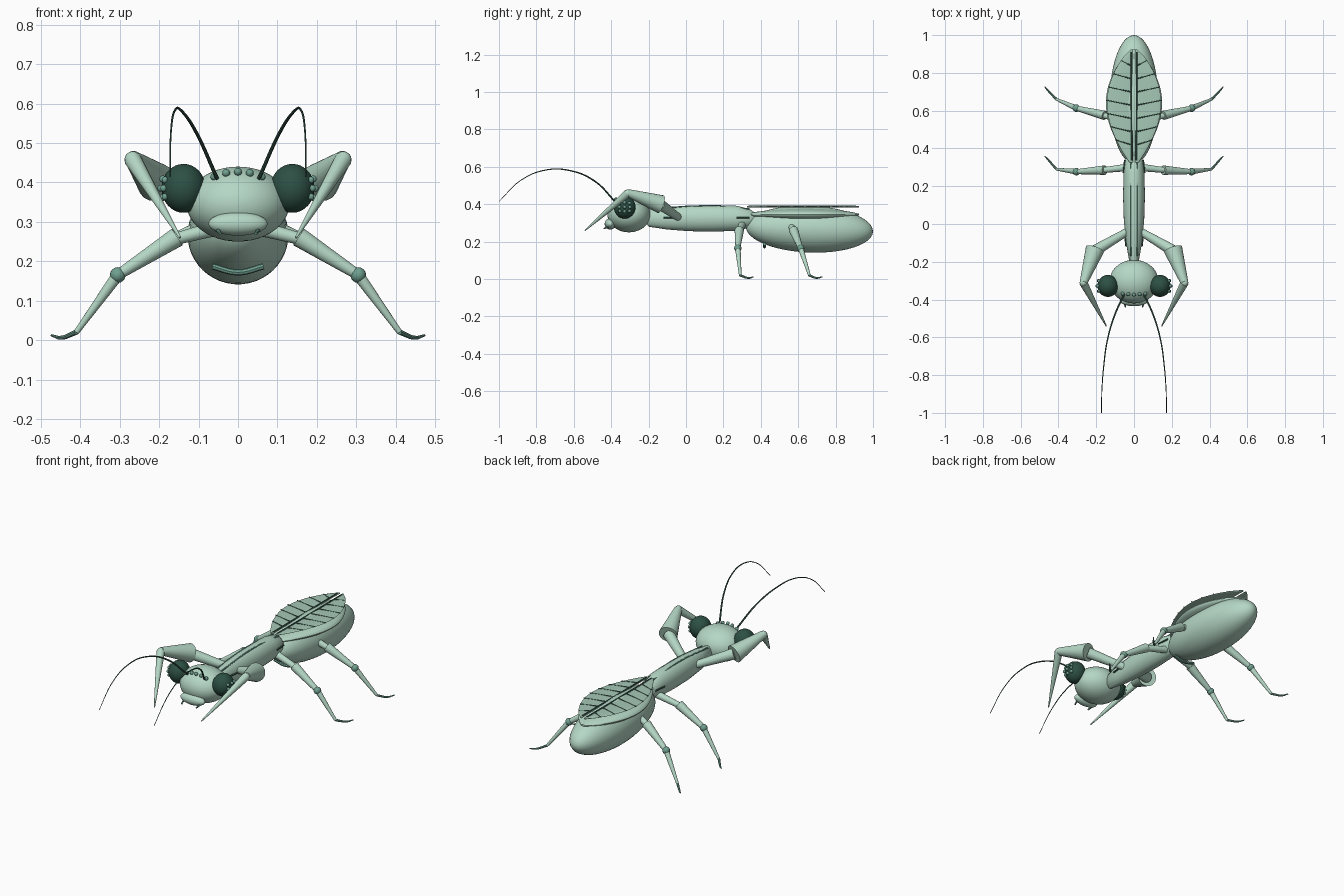
import bpy, math
from mathutils import Vector

if "Cube" in bpy.data.objects:
    bpy.data.objects.remove(bpy.data.objects["Cube"])


def material(name, rgb):
    m = bpy.data.materials.new(name)
    m.use_nodes = True
    m.diffuse_color = (*rgb, 1)
    m.node_tree.nodes["Principled BSDF"].inputs["Base Color"].default_value = (*rgb, 1)
    return m


PALE = material("pale green", (0.46, 0.68, 0.56))
WING = material("wing green", (0.38, 0.58, 0.47))
JOINT = material("joint green", (0.16, 0.35, 0.28))
EYE = material("dark eye green", (0.026, 0.08, 0.058))
VEIN = material("dark vein green", (0.05, 0.12, 0.09))
SIDES = (("left", 1), ("right", -1))


def finish(ob, name, mat):
    ob.name = name
    ob.data.materials.clear()
    ob.data.materials.append(mat)
    bpy.ops.object.select_all(action='DESELECT')
    ob.select_set(True)
    bpy.context.view_layer.objects.active = ob
    bpy.ops.object.shade_smooth_by_angle(angle=math.radians(40))
    return ob


def ellipsoid(name, loc, radii, mat, tilt=0, seg=32):
    bpy.ops.mesh.primitive_uv_sphere_add(segments=seg, ring_count=seg // 2,
                                         location=loc, rotation=(tilt, 0, 0))
    bpy.context.object.scale = radii
    return finish(bpy.context.object, name, mat)


def cone(name, a, b, ra, rb, mat=PALE):
    a, b = Vector(a), Vector(b)
    bpy.ops.mesh.primitive_cone_add(vertices=20, radius1=ra, radius2=rb,
                                    depth=(b - a).length, location=(a + b) / 2)
    ob = bpy.context.object
    ob.rotation_euler = (b - a).to_track_quat('Z', 'Y').to_euler()
    return finish(ob, name, mat)


def tube(name, points, r0, r1, mat=VEIN):
    # smooth tapered tube through a few points
    cu = bpy.data.curves.new(name, 'CURVE')
    cu.dimensions = '3D'
    cu.bevel_depth = 1
    cu.bevel_resolution = 2
    cu.use_fill_caps = True
    sp = cu.splines.new('BEZIER')
    sp.bezier_points.add(len(points) - 1)
    for i, (bp, p) in enumerate(zip(sp.bezier_points, points)):
        bp.co = p
        bp.handle_left_type = bp.handle_right_type = 'AUTO'
        bp.radius = r0 + (r1 - r0) * i / (len(points) - 1)
    ob = bpy.data.objects.new(name, cu)
    bpy.context.collection.objects.link(ob)
    bpy.ops.object.select_all(action='DESELECT')
    ob.select_set(True)
    bpy.context.view_layer.objects.active = ob
    bpy.ops.object.convert(target='MESH')
    return finish(bpy.context.object, name, mat)


def loft(name, sections, mat, n=28):
    # skin elliptical sections (x, y, z, rx, rz) along y
    verts, faces = [], []
    for x, y, z, rx, rz in sections:
        for k in range(n):
            t = math.tau * k / n
            verts.append((x + rx * math.cos(t), y, z + rz * math.sin(t)))
    for i in range(len(sections) - 1):
        for k in range(n):
            a, b = i * n + k, i * n + (k + 1) % n
            faces.append((a, a + n, b + n, b))
    faces.append(range(n))
    faces.append(range(len(verts) - 1, len(verts) - n - 1, -1))
    me = bpy.data.meshes.new(name)
    me.from_pydata(verts, [], faces)
    ob = bpy.data.objects.new(name, me)
    bpy.context.collection.objects.link(ob)
    return finish(ob, name, mat)


def wing_width(y):
    # half width of the leaf-shaped wings
    t = min(max((y - 0.31) / 0.62, 0), 1)
    return 0.147 * math.sin(math.pi * t ** 1.1) ** 0.75 + 0.002


# Body
ellipsoid("abdomen", (0, 0.66, 0.267), (0.128, 0.34, 0.125), PALE, -0.04, 48)
loft("thorax", [(0, -0.215, 0.325, 0.012, 0.02), (0, -0.2, 0.325, 0.025, 0.045),
                (0, -0.1, 0.325, 0.042, 0.06), (0, 0.02, 0.325, 0.054, 0.069),
                (0, 0.15, 0.325, 0.058, 0.071), (0, 0.27, 0.325, 0.055, 0.067),
                (0, 0.34, 0.325, 0.046, 0.05), (0, 0.38, 0.325, 0.02, 0.02)], PALE)
tube("belly_band", [(-0.065, 0.42, 0.187), (0, 0.42, 0.172), (0.065, 0.42, 0.187)],
     0.008, 0.008, JOINT)

# Wing pad under the wings
stations = [0.325 + 0.6 * i / 20 for i in range(21)]
loft("wing_pad", [(0, y, 0.345, wing_width(y), 0.002 + 0.22 * wing_width(y)) for y in stations], PALE)

# Head
ellipsoid("head", (0, -0.305, 0.345), (0.13, 0.115, 0.095), PALE, 0, 48)
ellipsoid("mouth", (0, -0.405, 0.295), (0.075, 0.03, 0.03), PALE)
for i in range(5):
    x = 0.03 * (i - 2)
    ellipsoid("brow_bead", (x, -0.375 + abs(x) * 0.1, 0.427 - 3.5 * x * x),
              (0.01, 0.01, 0.01), JOINT, 0, 12)

for side, s in SIDES:
    def at(x, y, z):
        return (s * x, y, z)

    # Eyes with beads on the outer side
    eye = Vector(at(0.138, -0.328, 0.385))
    ellipsoid(side + "_eye", eye, (0.056, 0.058, 0.062), EYE)
    for j in (-1, 0, 1):
        for k in (-1, 0, 1):
            d = Vector((s, 0.55 * j, 0.45 * k)).normalized() * 0.058
            ellipsoid(side + "_eye_bead", eye + d, (0.009, 0.009, 0.009), JOINT, 0, 10)

    # Antenna and mouth feeler
    tube(side + "_antenna", [at(0.053, -0.375, 0.41), at(0.105, -0.49, 0.525),
                             at(0.142, -0.62, 0.58), at(0.16, -0.75, 0.583),
                             at(0.17, -0.88, 0.53), at(0.172, -1, 0.415)], 0.005, 0.0015)
    tube(side + "_feeler", [at(0.055, -0.4, 0.285), at(0.045, -0.44, 0.27)], 0.006, 0.004, JOINT)

    # Grasping foreleg
    cone(side + "_fore_coxa", at(0.035, -0.04, 0.33), at(0.205, -0.14, 0.4), 0.02, 0.03)
    cone(side + "_fore_femur", at(0.207, -0.135, 0.4), at(0.267, -0.31, 0.46), 0.05, 0.021)
    ellipsoid(side + "_fore_knee", at(0.267, -0.312, 0.458), (0.021, 0.021, 0.021), PALE, 0, 16)
    cone(side + "_fore_tibia", at(0.267, -0.312, 0.458), at(0.147, -0.54, 0.26), 0.022, 0.003)

    # Walking legs: root, hip, knee, ankle, toe and toe tip depths
    for pair, rx, (y0, y1, y2, y3, y4, y5) in (
            ("middle", 0.03, (0.3, 0.285, 0.277, 0.29, 0.335, 0.36)),
            ("hind", 0.08, (0.56, 0.575, 0.613, 0.66, 0.7, 0.727))):
        leg = side + "_" + pair
        hip, knee = at(0.165, y1, 0.255), at(0.305, y2, 0.165)
        ankle, toe = at(0.41, y3, 0.02), at(0.45, y4, 0.006)
        cone(leg + "_coxa", at(rx, y0, 0.29), hip, 0.02, 0.015)
        cone(leg + "_femur", at(0.155, y1, 0.261), knee, 0.025, 0.013)
        ellipsoid(leg + "_knee", knee, (0.02, 0.02, 0.02), JOINT, 0, 16)
        cone(leg + "_tibia", knee, ankle, 0.015, 0.007)
        tube(leg + "_foot", [ankle, toe, at(0.473, y5, 0.012)], 0.007, 0.003, JOINT)

    # Wing blade, its ribs and cross veins
    blade = []
    for y in stations:
        w = 0.46 * wing_width(y)
        blade.append((s * (0.006 + w), y, 0.386, w, 0.004))
    loft(side + "_wing", blade, WING, 16)
    tube(side + "_wing_rib", [at(0.014, 0.335, 0.388), at(0.014, 0.91, 0.39)], 0.005, 0.004)
    for i in range(7):
        y = 0.42 + 0.07 * i
        tube(side + "_wing_vein", [at(0.018, y, 0.39),
                                   at(wing_width(y + 0.025) * 0.98, y + 0.025, 0.388)], 0.0035, 0.0025)

    # Thorax ridges
    tube(side + "_back_ridge", [at(0.018, -0.17, 0.372), at(0.018, 0.1, 0.391),
                                at(0.018, 0.34, 0.375)], 0.004, 0.004, JOINT)
    for y0, y1, x0, x1 in ((-0.12, -0.03, 0.041, 0.051), (0.27, 0.34, 0.055, 0.048)):
        tube(side + "_side_ridge", [at(x0, y0, 0.33), at(x1, y1, 0.33)], 0.005, 0.005)
